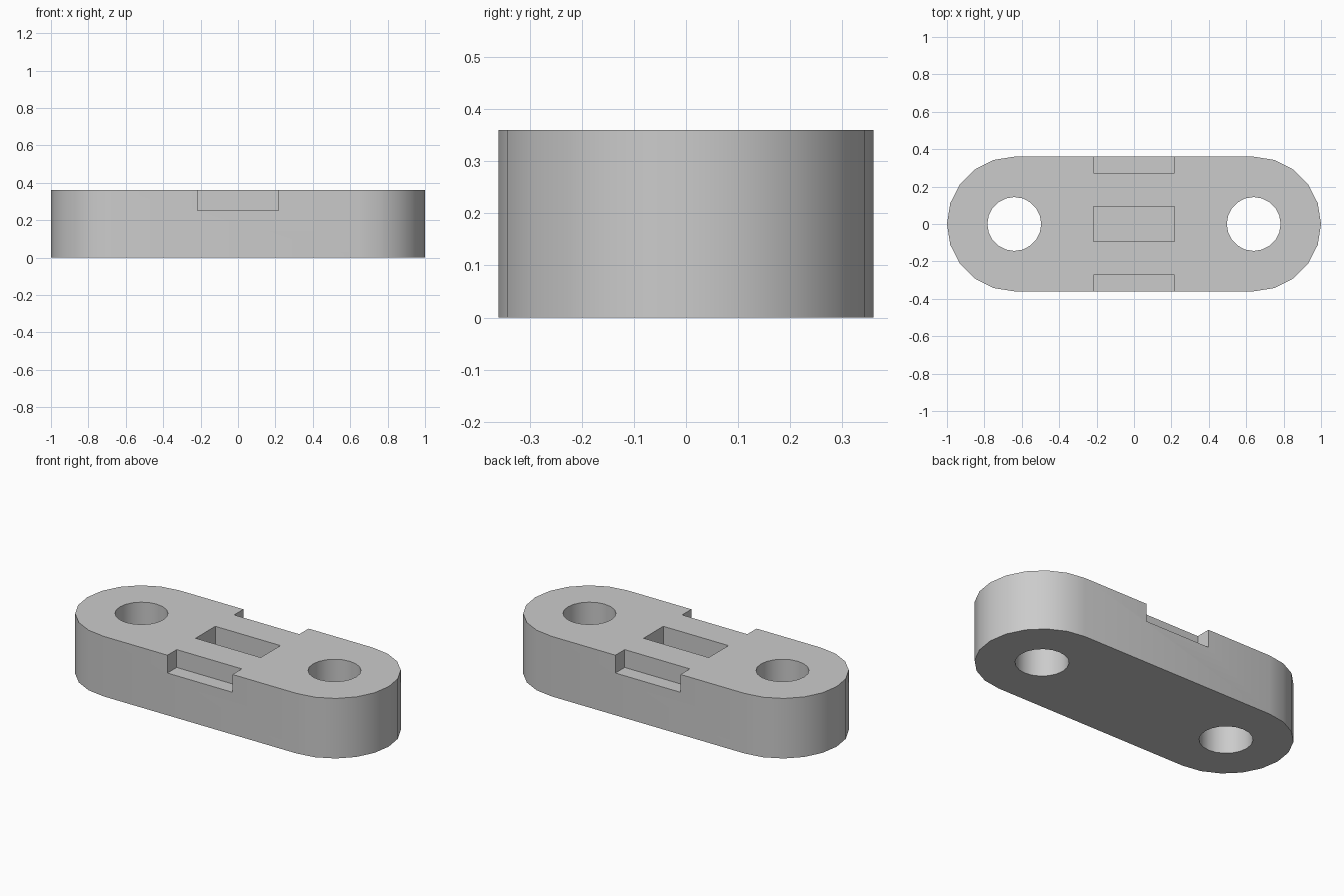
import bpy, bmesh, math
from mathutils import Matrix

if "Cube" in bpy.data.objects:
    bpy.data.objects.remove(bpy.data.objects["Cube"], do_unlink=True)

HEIGHT, RADIUS, CENTRE, HOLE = 0.36, 0.36, 0.64, 0.144
SLOT_LENGTH, SLOT_WIDTH, RECESS, NOTCH = 0.432, 0.187, 0.107, 0.088
SIDES = 20

grey = bpy.data.materials.new("light_grey")
grey.use_nodes = True
colour = (0.6, 0.6, 0.6, 1)
grey.diffuse_color = colour
grey.node_tree.nodes["Principled BSDF"].inputs["Base Color"].default_value = colour


def make_object(name, bm):
    bmesh.ops.recalc_face_normals(bm, faces=bm.faces)
    mesh = bpy.data.meshes.new(name)
    bm.to_mesh(mesh)
    bm.free()
    mesh.materials.append(grey)
    obj = bpy.data.objects.new(name, mesh)
    bpy.context.collection.objects.link(obj)
    return obj


def add_box(bm, centre, size):
    matrix = Matrix.Translation(centre) @ Matrix.Diagonal((*size, 1))
    bmesh.ops.create_cube(bm, size=1, matrix=matrix)


# Link plate: rounded-end outline, extruded upward
bm = bmesh.new()
outline = []
for side, start in ((1, -math.pi / 2), (-1, math.pi / 2)):
    for i in range(SIDES // 2 + 1):
        a = start + 2 * math.pi * i / SIDES
        outline.append(bm.verts.new((side * CENTRE + RADIUS * math.cos(a),
                                     RADIUS * math.sin(a), 0)))
base = bm.faces.new(outline)
top = bmesh.ops.extrude_face_region(bm, geom=[base])["geom"]
bmesh.ops.translate(bm, vec=(0, 0, HEIGHT),
                    verts=[v for v in top if isinstance(v, bmesh.types.BMVert)])
plate = make_object("link_plate", bm)

# Cutters: two bolt holes, a central pocket and two edge notches
bm = bmesh.new()
for side in (-1, 1):
    bmesh.ops.create_cone(bm, cap_ends=True, segments=SIDES, radius1=HOLE,
                          radius2=HOLE, depth=2 * HEIGHT,
                          matrix=Matrix.Translation((side * CENTRE, 0, HEIGHT / 2)))
    add_box(bm, (0, side * RADIUS, HEIGHT), (SLOT_LENGTH, 2 * NOTCH, 2 * RECESS))
add_box(bm, (0, 0, HEIGHT), (SLOT_LENGTH, SLOT_WIDTH, 2 * RECESS))
cutter = make_object("hole_cutter", bm)
cutter.hide_render = True

# Apply the cuts, then smooth only the rounded walls
cut = plate.modifiers.new("cuts", "BOOLEAN")
cut.operation = "DIFFERENCE"
cut.solver = "EXACT"
cut.object = cutter
bpy.ops.object.select_all(action="DESELECT")
bpy.context.view_layer.objects.active = plate
plate.select_set(True)
bpy.ops.object.modifier_apply(modifier=cut.name)
bpy.data.objects.remove(cutter, do_unlink=True)
bpy.ops.object.shade_smooth_by_angle(angle=math.radians(30))
